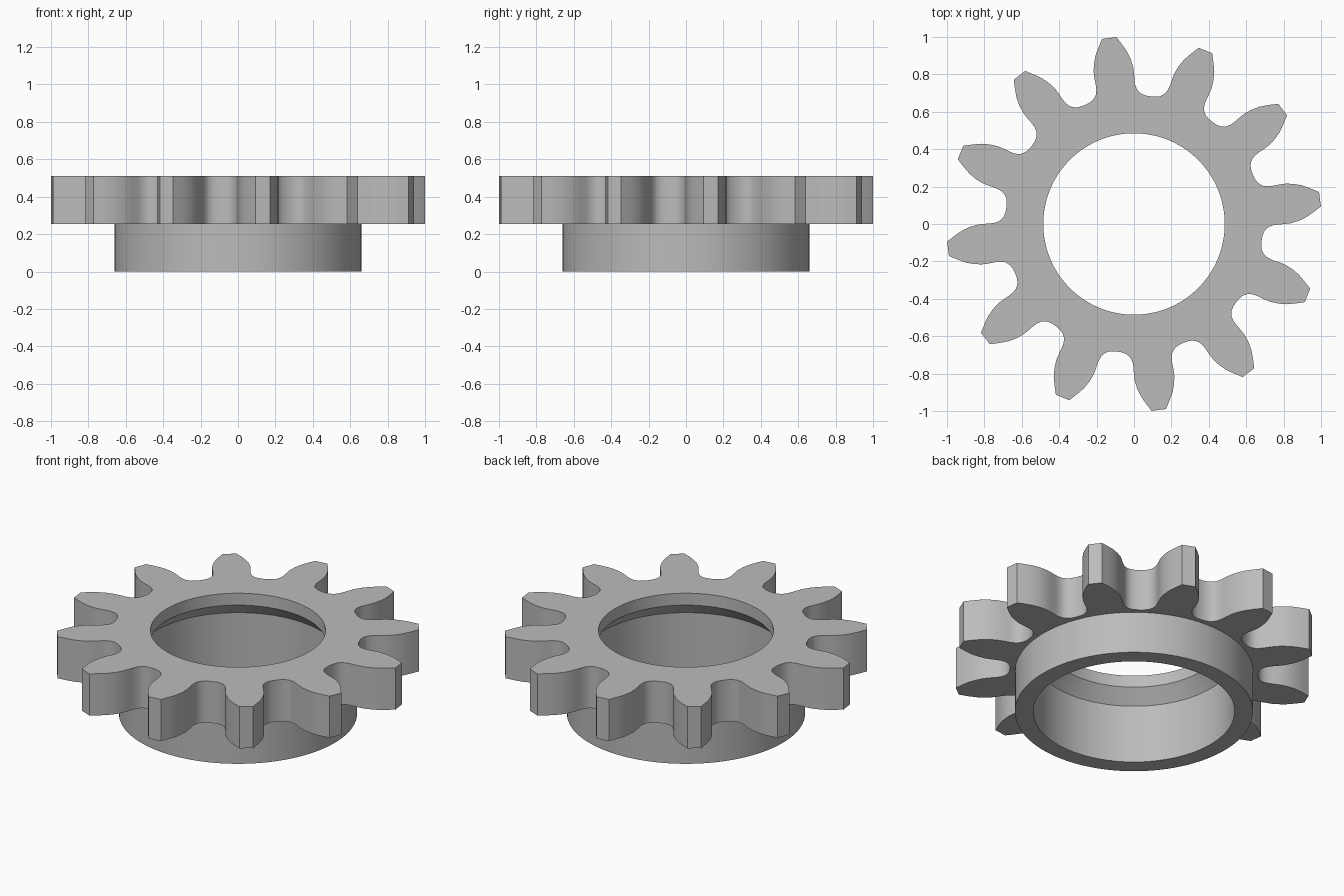
import bpy
import bmesh
from math import radians, cos, sin

if "Cube" in bpy.data.objects:
    bpy.data.objects.remove(bpy.data.objects["Cube"], do_unlink=True)

TEETH = 12
TURN = 7.6                       # direction of the first tooth, degrees
TOP, MID = 0.51, 0.255           # gear top, gear underside
BORE, SEAT, COLLAR = 0.485, 0.558, 0.66

# Half a tooth: (degrees from the tooth centre, radius), tip to root
HALF = [(0, 1.003), (2.2, 1.004), (3.9, 0.96), (5.4, 0.92), (6.5, 0.88),
        (7.3, 0.84), (7.65, 0.80), (7.8, 0.77), (8.1, 0.745), (8.8, 0.722),
        (9.7, 0.708), (11.0, 0.697), (12.8, 0.690), (15, 0.688)]

grey = bpy.data.materials.new("plain grey")
grey.use_nodes = True
grey.diffuse_color = (0.5, 0.5, 0.5, 1)
grey.node_tree.nodes["Principled BSDF"].inputs["Base Color"].default_value = (0.5, 0.5, 0.5, 1)

# Whole outline: mirrored half tooth, repeated around the wheel
tooth = [(-a, r) for a, r in HALF[:0:-1]] + HALF[:-1]
step = 360 / TEETH
outline = [(radians(TURN + i * step + a), r) for i in range(TEETH) for a, r in tooth]


def sweep(name, rings):
    """Skin a run of (radius, z) rings; radius None follows the tooth outline."""
    bm = bmesh.new()
    loops = []
    for radius, z in rings:
        loops.append([bm.verts.new(((radius or r) * cos(a), (radius or r) * sin(a), z))
                      for a, r in outline])
    n = len(outline)
    for low, high in zip(loops, loops[1:]):
        for i in range(n):
            j = (i + 1) % n
            bm.faces.new((low[i], low[j], high[j], high[i]))
    mesh = bpy.data.meshes.new(name)
    bm.to_mesh(mesh)
    bm.free()
    mesh.materials.append(grey)
    obj = bpy.data.objects.new(name, mesh)
    bpy.context.collection.objects.link(obj)
    bpy.ops.object.select_all(action='DESELECT')
    obj.select_set(True)
    bpy.context.view_layer.objects.active = obj
    bpy.ops.object.shade_smooth_by_angle(angle=radians(40))
    return obj


# Toothed wheel with its bore and the chamfered shoulder inside
sweep("gear_wheel", [(COLLAR, MID), (None, MID), (None, TOP), (BORE, TOP),
                     (BORE, 0.437), (SEAT, 0.357), (SEAT, MID)])

# Collar below the wheel
sweep("hub_collar", [(SEAT, MID), (SEAT, 0), (COLLAR, 0), (COLLAR, MID)])
